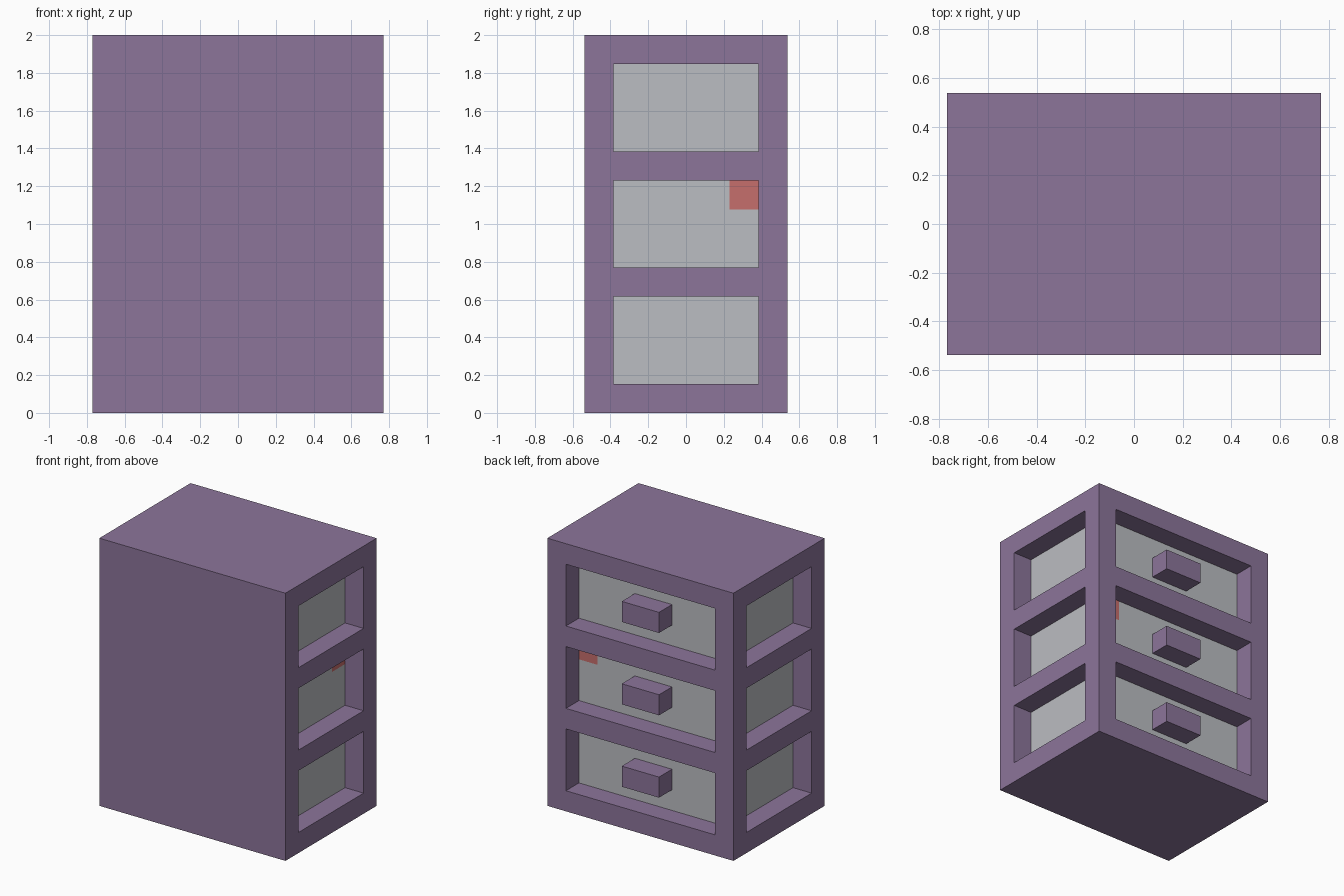
import bpy, bmesh
from mathutils import Vector

if "Cube" in bpy.data.objects:
    bpy.data.objects.remove(bpy.data.objects["Cube"], do_unlink=True)

U = 2 / 13                      # one module: frame thickness and recess depth
W, D, H = 10 * U, 7 * U, 13 * U
BAYS = {"lower": 1, "middle": 5, "upper": 9}   # bottom of each bay, in modules


def material(name, rgb):
    lin = [((c / 255 + 0.055) / 1.055) ** 2.4 for c in rgb]
    m = bpy.data.materials.new(name)
    m.use_nodes = True
    m.diffuse_color = (*lin, 1)
    bsdf = m.node_tree.nodes["Principled BSDF"]
    bsdf.inputs["Base Color"].default_value = (*lin, 1)
    bsdf.inputs["Roughness"].default_value = 0.8
    return m


PURPLE = material("muted purple", (140, 117, 154))
GREY = material("light grey", (187, 189, 194))
RED = material("soft red", (198, 110, 108))


def box(lo, hi):
    """Bmesh box between two corners."""
    lo, hi = Vector(lo), Vector(hi)
    bm = bmesh.new()
    bmesh.ops.create_cube(bm, size=1)
    for v in bm.verts:
        v.co = (lo + hi) / 2 + v.co * (hi - lo)
    return bm


def cut(bm, axis, value):
    """Split all faces along an axis-aligned plane."""
    n = Vector((0, 0, 0))
    n[axis] = 1
    bmesh.ops.bisect_plane(bm, geom=bm.verts[:] + bm.edges[:] + bm.faces[:],
                           dist=1e-5, plane_co=n * value, plane_no=n)


def finish(name, bm, mats):
    bm.normal_update()
    me = bpy.data.meshes.new(name)
    bm.to_mesh(me)
    bm.free()
    for m in mats:
        me.materials.append(m)
    ob = bpy.data.objects.new(name, me)
    bpy.context.collection.objects.link(ob)
    return ob


# Cabinet: block with three bays sunk into the back and both sides
bm = box((-W / 2, -D / 2, 0), (W / 2, D / 2, H))
for s in (-1, 1):
    cut(bm, 0, s * 4 * U)
    cut(bm, 1, s * 2.5 * U)
for z in BAYS.values():
    cut(bm, 2, z * U)
    cut(bm, 2, (z + 3) * U)
bm.normal_update()


def is_bay(f):
    c, n = f.calc_center_median() / U, f.normal
    in_row = any(z < c.z < z + 3 for z in BAYS.values())
    on_side = abs(n.x) > 0.9 and abs(c.y) < 2.5
    on_back = n.y > 0.9 and abs(c.x) < 4
    return in_row and (on_side or on_back)


bays = [f for f in bm.faces if is_bay(f)]
floors = bmesh.ops.extrude_discrete_faces(bm, faces=bays)["faces"]
bm.normal_update()
for f in floors:
    bmesh.ops.translate(bm, verts=f.verts[:], vec=-f.normal * U)
bmesh.ops.delete(bm, geom=floors, context='FACES')   # drawers close the bays
finish("cabinet", bm, [PURPLE])

for row, z in BAYS.items():
    # Drawer: grey body filling the bay behind the recesses
    bm = box((-4 * U, -2.5 * U, z * U), (4 * U, 2.5 * U, (z + 3) * U))
    if row == "middle":
        # Red upper corner, one module square on the side and the back
        cut(bm, 0, 3 * U)
        cut(bm, 1, 1.5 * U)
        cut(bm, 2, 7 * U)
        for f in bm.faces:
            c = f.calc_center_median() / U
            if c.x > 3 and c.y > 1.5 and c.z > 7:
                f.material_index = 1
    finish(row + "_drawer", bm, [GREY, RED])

    # Handle: small block, flush with the cabinet back
    finish(row + "_handle",
           box((-U, 2.5 * U, (z + 1) * U), (U, 3.5 * U, (z + 2) * U)), [PURPLE])
